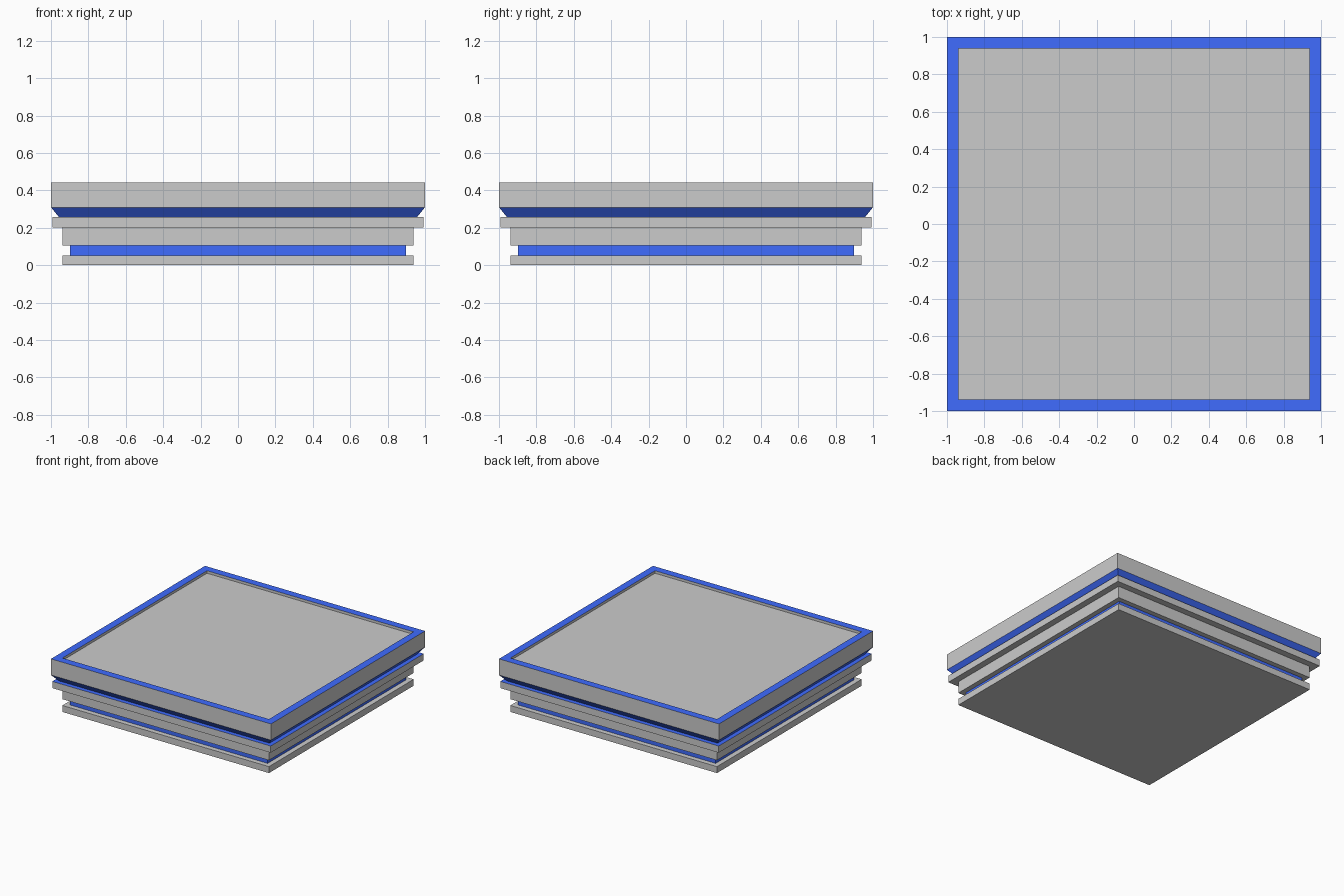
import bpy, bmesh

if "Cube" in bpy.data.objects:
    bpy.data.objects.remove(bpy.data.objects["Cube"])

blue = bpy.data.materials.new("blue")
blue.diffuse_color = (0.05, 0.15, 1.0, 1.0)
blue.use_nodes = True
blue.node_tree.nodes["Principled BSDF"].inputs["Base Color"].default_value = blue.diffuse_color


def square_shell(name, profile, mat=None, cap_bottom=False, cap_top=False):
    """Sweep a (half width, z) profile around a square plan."""
    bm = bmesh.new()
    rings = [[bm.verts.new((sx * w, sy * w, z))
              for sx, sy in ((-1, -1), (1, -1), (1, 1), (-1, 1))]
             for w, z in profile]
    for a, b in zip(rings, rings[1:]):
        for i in range(4):
            j = (i + 1) % 4
            bm.faces.new((a[i], a[j], b[j], b[i]))
    if cap_bottom:
        bm.faces.new(rings[0][::-1])
    if cap_top:
        bm.faces.new(rings[-1])
    mesh = bpy.data.meshes.new(name)
    bm.to_mesh(mesh)
    bm.free()
    obj = bpy.data.objects.new(name, mesh)
    bpy.context.collection.objects.link(obj)
    if mat:
        mesh.materials.append(mat)
    return obj


# Foot and the recessed stripe above it
square_shell("base_plate", [(0.939, 0), (0.939, 0.053), (0.898, 0.053)], cap_bottom=True)
square_shell("lower_groove", [(0.898, 0.053), (0.898, 0.105)], blue)

# Stepped body and the chamfered stripe
square_shell("stepped_body", [(0.898, 0.105), (0.939, 0.105), (0.939, 0.202),
                              (0.993, 0.202), (0.993, 0.257)])
square_shell("upper_groove", [(0.993, 0.257), (0.957, 0.257), (1, 0.31)], blue)

# Top band, its rim and the sunken panel
square_shell("top_band", [(1, 0.31), (1, 0.443)])
square_shell("top_rim", [(1, 0.443), (0.939, 0.443)], blue)
square_shell("sunken_panel", [(0.939, 0.443), (0.939, 0.422)], cap_top=True)
